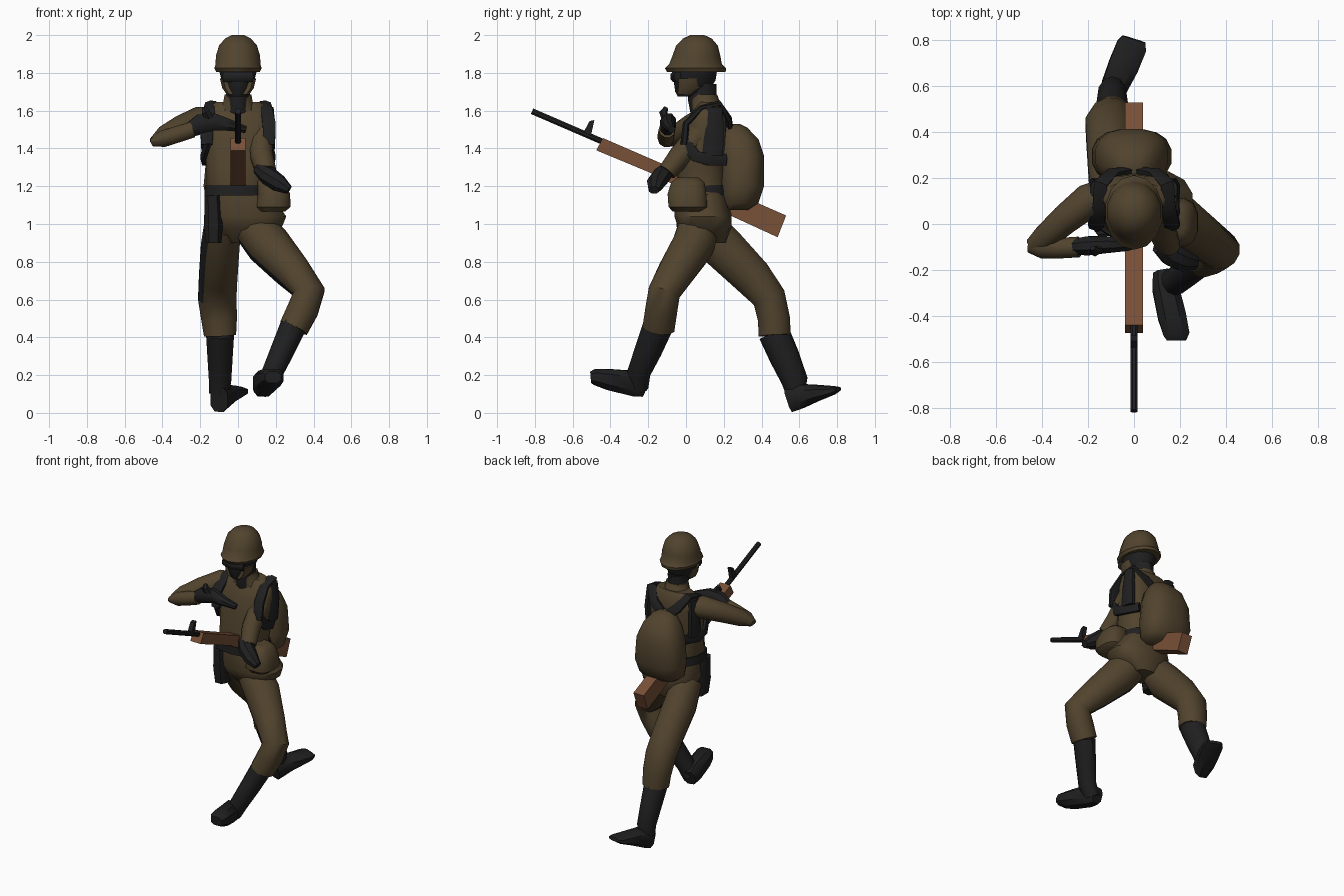
import bpy, bmesh, math
from mathutils import Vector


def material(name, rgb):
    m = bpy.data.materials.new(name)
    m.diffuse_color = (*rgb, 1)
    return m


BROWN = material("olive_brown_cloth", (0.083, 0.057, 0.027))
BLACK = material("black_leather", (0.014, 0.014, 0.015))
WOOD = material("rifle_wood", (0.19, 0.08, 0.038))


def finish(bm, name, mats, angle=40):
    bmesh.ops.recalc_face_normals(bm, faces=bm.faces)
    me = bpy.data.meshes.new(name)
    bm.to_mesh(me)
    bm.free()
    ob = bpy.data.objects.new(name, me)
    bpy.context.collection.objects.link(ob)
    for m in mats:
        me.materials.append(m)
    bpy.context.view_layer.objects.active = ob
    ob.select_set(True)
    bpy.ops.object.shade_smooth_by_angle(angle=math.radians(angle))
    ob.select_set(False)
    return ob


def tube(name, rings, mat, ref=(1, 0, 0), n=10, flat=False, power=1.0, rule=None):
    """Loft rings of (x, y, z, radius along ref, other radius); rule marks black faces."""
    bm = bmesh.new()
    pts = [Vector(r[:3]) for r in rings]
    loops = []
    for i, r in enumerate(rings):
        t = Vector((0, 0, 1))
        if not flat:
            a = (pts[i] - pts[max(i - 1, 0)]).normalized()
            b = (pts[min(i + 1, len(pts) - 1)] - pts[i]).normalized()
            t = (a + b).normalized()
        up = t.cross(Vector(ref)).normalized()
        side = up.cross(t).normalized()
        loop = []
        for k in range(n):
            a = 2 * math.pi * (k + 0.5) / n
            c, s = math.cos(a), math.sin(a)
            c = math.copysign(abs(c) ** power, c)
            s = math.copysign(abs(s) ** power, s)
            loop.append(bm.verts.new(pts[i] + side * c * r[3] + up * s * r[4]))
        loops.append(loop)
    for l0, l1 in zip(loops, loops[1:]):
        for k in range(n):
            bm.faces.new((l0[k], l0[(k + 1) % n], l1[(k + 1) % n], l1[k]))
    bm.faces.new(loops[0])
    bm.faces.new(loops[-1])
    if rule:
        bmesh.ops.recalc_face_normals(bm, faces=bm.faces)
        for f in bm.faces:
            f.material_index = 1 if rule(f.calc_center_median(), f.normal) else 0
    return finish(bm, name, [mat, BLACK] if rule else [mat])


def side_plate(name, profile, half, mat):
    """Extrude a (y, z) profile across x."""
    bm = bmesh.new()
    f = bm.faces.new([bm.verts.new((-half, y, z)) for y, z in profile])
    ext = bmesh.ops.extrude_face_region(bm, geom=[f])["geom"]
    bmesh.ops.translate(bm, vec=(2 * half, 0, 0),
                        verts=[v for v in ext if isinstance(v, bmesh.types.BMVert)])
    return finish(bm, name, [mat], 20)


# Helmet, brim dipping at the back
tube("helmet", [(0, .055, 1.805, .118, .155), (0, .05, 1.825, .128, .162), (0, .05, 1.845, .122, .14),
                (0, .055, 1.89, .12, .127), (0, .058, 1.945, .103, .11),
                (0, .06, 1.982, .07, .076), (0, .06, 2.0, .035, .037)], BROWN, n=14, flat=True)
# Dark hooded head with brown cheeks
tube("head", [(0, .0, 1.675, .045, .045), (0, .03, 1.70, .065, .09), (0, .045, 1.76, .09, .115),
              (0, .05, 1.82, .105, .12)], BLACK, n=12, flat=True)
for s in (-1, 1):
    tube("cheek", [(s * .035, -.005, 1.685, .026, .045), (s * .056, .015, 1.72, .03, .06),
                   (s * .066, .02, 1.77, .032, .065)], BROWN, n=8, flat=True)
tube("goggles", [(-.075, -.04, 1.78, .03, .025), (0, -.06, 1.78, .03, .025),
                 (.075, -.04, 1.78, .03, .025)], BLACK, ref=(0, 0, 1), n=8)
tube("neck", [(0, .1, 1.58, .07, .075), (0, .085, 1.66, .065, .075), (0, .085, 1.74, .068, .077)],
     BLACK, flat=True)
tube("collar", [(0, .115, 1.6, .12, .09), (0, .1, 1.645, .082, .08), (0, .095, 1.685, .075, .07)],
     BROWN, flat=True)

# Jacket, skirt of the jacket, belt
tube("jacket", [(0.02, .09, 1.1, .165, .13), (-.01, .08, 1.2, .16, .135), (0, .085, 1.3, .17, .13),
                (0, .095, 1.42, .182, .12), (0, .11, 1.53, .192, .108),
                (0, .125, 1.6, .185, .088), (0, .125, 1.645, .12, .06)],
     BROWN, n=14, flat=True, power=.8)
tube("jacket_skirt", [(.03, .125, .9, .09, .085), (.045, .1, .98, .19, .14), (.045, .09, 1.04, .215, .152),
                      (.01, .08, 1.16, .165, .135)], BROWN, n=14, flat=True, power=.85)
tube("belt", [(-.01, .08, 1.15, .172, .15), (-.01, .08, 1.205, .168, .147)], BLACK, n=14,
     flat=True, power=.8)
tube("holster", [(-.13, .03, .9, .045, .07), (-.13, .015, 1.0, .052, .07), (-.135, .01, 1.15, .045, .06)],
     BLACK, flat=True, power=.7, n=8)
tube("hip_pouch", [(.18, .01, 1.065, .07, .08), (.185, .01, 1.09, .095, .105), (.19, .005, 1.16, .088, .105),
                   (.175, .01, 1.22, .075, .09), (.17, .01, 1.245, .05, .06)],
     BROWN, flat=True, power=.7, n=12)

# Backpack and straps
tube("backpack", [(-.01, .265, 1.075, .11, .07), (-.01, .28, 1.11, .155, .105), (-.01, .295, 1.2, .175, .12),
                  (-.01, .295, 1.36, .16, .12), (-.01, .28, 1.45, .125, .105),
                  (-.01, .26, 1.51, .08, .065), (-.01, .25, 1.53, .04, .035)],
     BROWN, n=16, flat=True, power=.8)
for s in (-1, 1):
    tube("shoulder_strap", [(s * .01, .235, 1.49, .035, .018), (s * .09, .225, 1.56, .035, .018),
                            (s * .145, .175, 1.64, .035, .015), (s * .15, .08, 1.615, .035, .015),
                            (s * .165, .0, 1.53, .04, .018), (s * .165, -.01, 1.42, .035, .02)],
         BLACK, n=6)
    tube("side_strap", [(s * .16, -.01, 1.44, .035, .02), (s * .182, .05, 1.36, .035, .018),
                        (s * .18, .12, 1.34, .035, .018), (s * .13, .21, 1.34, .035, .018)],
         BLACK, ref=(0, 0, 1), n=6)
    tube("shoulder_pad", [(s * .165, .14, 1.36, .03, .06), (s * .172, .15, 1.5, .03, .055),
                          (s * .165, .15, 1.62, .025, .045)], BLACK, n=8, flat=True)

# Bent arm across the chest
tube("right_upper_arm", [(-.12, .13, 1.55, .07, .07), (-.2, .1, 1.55, .075, .075),
                         (-.3, .02, 1.51, .066, .065), (-.39, -.06, 1.465, .055, .055),
                         (-.44, -.1, 1.435, .03, .04)], BROWN, ref=(0, 0, 1))
tube("right_forearm", [(-.455, -.09, 1.43, .022, .035), (-.4, -.1, 1.45, .046, .05),
                       (-.32, -.105, 1.475, .046, .045), (-.24, -.1, 1.5, .045, .045)],
     BROWN, ref=(0, 0, 1))
tube("right_glove", [(-.27, -.1, 1.495, .035, .035), (-.2, -.095, 1.53, .055, .045),
                     (-.12, -.09, 1.54, .048, .04), (-.03, -.09, 1.52, .03, .03),
                     (.04, -.075, 1.5, .02, .02)], BLACK, ref=(0, 0, 1), n=8)
tube("right_thumb", [(-.14, -.1, 1.54, .025, .025), (-.17, -.12, 1.59, .025, .022),
                     (-.18, -.105, 1.615, .012, .012)], BLACK, n=6)

# Arm steadying the rifle
tube("left_sleeve", [(.125, .13, 1.54, .06, .065), (.12, .05, 1.45, .065, .065),
                     (.125, -.03, 1.36, .062, .062), (.15, -.1, 1.275, .055, .05)], BROWN)
tube("left_glove", [(.11, -.09, 1.295, .035, .04), (.16, -.13, 1.255, .05, .055),
                    (.215, -.16, 1.215, .048, .05), (.27, -.17, 1.18, .025, .03)],
     BLACK, ref=(0, 0, 1), n=8)

# Legs: trousers with dark patches, boot shafts, feet
inner = Vector((-.6, -.25, -.75)).normalized()
outer = Vector((-.85, -.5, 0)).normalized()
tube("left_trouser", [(.07, .07, 1.0, .11, .11), (.16, .04, .89, .12, .115), (.285, -.05, .75, .1, .1),
                      (.375, -.115, .64, .088, .088), (.345, -.13, .55, .085, .088),
                      (.295, -.145, .45, .08, .088)], BROWN, n=12,
     rule=lambda c, nr: c.z > .64 and nr.dot(inner) > .9)
tube("right_trouser", [(-.08, .1, 1.0, .1, .1), (-.095, .2, .87, .105, .12), (-.105, .35, .72, .105, .108),
                       (-.11, .44, .61, .105, .092), (-.1, .465, .5, .098, .088),
                       (-.095, .47, .41, .088, .088)], BROWN, n=12,
     rule=lambda c, nr: .6 < c.z < .95 and nr.dot(outer) > .93)
tube("left_boot", [(.292, -.148, .46, .07, .08), (.235, -.2, .33, .064, .072), (.18, -.25, .21, .057, .062),
                   (.14, -.25, .13, .05, .05)], BLACK)
tube("right_boot", [(-.095, .465, .425, .078, .083), (-.095, .52, .3, .07, .08),
                    (-.095, .575, .17, .062, .07), (-.1, .58, .1, .055, .05)], BLACK)
tube("left_foot", [(.125, -.215, .135, .045, .055), (.135, -.27, .155, .06, .072),
                   (.165, -.4, .175, .065, .06), (.185, -.48, .19, .06, .046),
                   (.185, -.505, .188, .045, .032)], BLACK, n=8, power=.75)
tube("right_foot", [(-.1, .545, .07, .05, .072), (-.085, .6, .088, .06, .07),
                    (-.045, .69, .105, .07, .045), (-.01, .775, .118, .07, .024),
                    (.0, .805, .125, .055, .012)], BLACK, n=8, power=.75)

# Rifle
side_plate("rifle_stock", [(.53, 1.045), (.485, .93), (.18, 1.07), (-.15, 1.255), (-.475, 1.39),
                           (-.44, 1.455), (-.14, 1.325), (.2, 1.19)], .04, WOOD)
tube("rifle_barrel", [(0, -.44, 1.435, .017, .017), (0, -.815, 1.597, .017, .017)], BLACK, n=8)
side_plate("rifle_sight", [(-.54, 1.49), (-.51, 1.545), (-.485, 1.55), (-.505, 1.46)], .015, BLACK)
